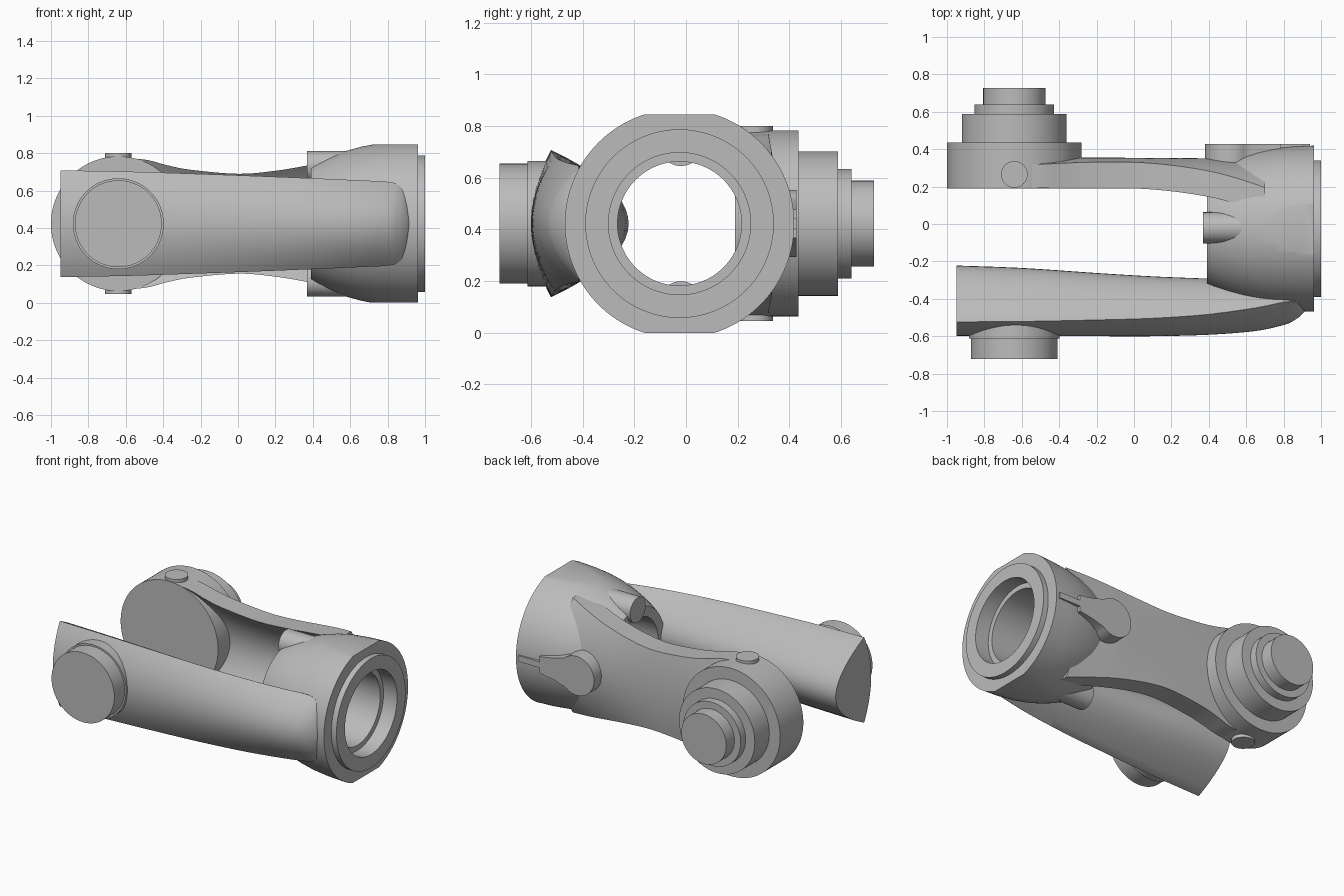
import bpy, bmesh, math
from mathutils import Matrix, Vector

if "Cube" in bpy.data.objects:
    bpy.data.objects.remove(bpy.data.objects["Cube"], do_unlink=True)

ZC = 0.4225          # height of the main axis
HUB_Y = -0.025       # sideways offset of the hub axis
PIVOT_X = -0.64      # centre of both pivots

grey = bpy.data.materials.new("plain_grey")
grey.use_nodes = True
grey.diffuse_color = (0.5, 0.5, 0.5, 1)
grey.node_tree.nodes["Principled BSDF"].inputs["Base Color"].default_value = (0.5, 0.5, 0.5, 1)


def finish(name, bm, angle=32):
    bmesh.ops.remove_doubles(bm, verts=bm.verts, dist=1e-5)
    bmesh.ops.recalc_face_normals(bm, faces=bm.faces)
    mesh = bpy.data.meshes.new(name)
    bm.to_mesh(mesh)
    bm.free()
    mesh.materials.append(grey)
    obj = bpy.data.objects.new(name, mesh)
    bpy.context.collection.objects.link(obj)
    bpy.ops.object.select_all(action='DESELECT')
    obj.select_set(True)
    bpy.context.view_layer.objects.active = obj
    bpy.ops.object.shade_smooth_by_angle(angle=math.radians(angle))
    return obj


def skin(bm, rings, closed=False):
    """Bridge rings of points with quads; cap the ends unless closed."""
    loops = [[bm.verts.new(p) for p in ring] for ring in rings]
    n = len(loops[0])
    pairs = list(zip(loops, loops[1:]))
    if closed:
        pairs.append((loops[-1], loops[0]))
    for a, b in pairs:
        for i in range(n):
            j = (i + 1) % n
            bm.faces.new((a[i], a[j], b[j], b[i]))
    if not closed:
        bm.faces.new(loops[0])
        bm.faces.new(loops[-1])


def turned(bm, profile, axis, centre, closed=False, seg=96):
    """Revolve (position, radius) pairs round the x, y or z axis."""
    rings = []
    for pos, r in profile:
        ring = []
        for i in range(seg):
            a = 2 * math.pi * i / seg
            c, s = r * math.cos(a), r * math.sin(a)
            p = {'x': (pos, c, s), 'y': (c, pos, s), 'z': (c, s, pos)}[axis]
            ring.append(Vector(p) + Vector(centre))
        rings.append(ring)
    skin(bm, rings, closed)


def smooth_rows(rows, steps=6):
    """Catmull-Rom through the table rows."""
    out = []
    for k in range(len(rows) - 1):
        p0, p1 = rows[max(k - 1, 0)], rows[k]
        p2, p3 = rows[k + 1], rows[min(k + 2, len(rows) - 1)]
        for s in range(steps):
            t = s / steps
            out.append([0.5 * (2 * b + (c - a) * t + (2 * a - 5 * b + 4 * c - d) * t * t
                               + (3 * b - a - 3 * c + d) * t ** 3)
                        for a, b, c, d in zip(p0, p1, p2, p3)])
    out.append(list(rows[-1]))
    return out


def arm(name, rows, n=20):
    """Each row: x, half height, inner edge y, inner middle y, outer edge y, outer middle y."""
    rings = []
    for x, h, ie, im, oe, om in smooth_rows(rows):
        ts = [-1 + 2 * i / n for i in range(n + 1)]
        ring = [(x, ie + (im - ie) * (1 - t * t), ZC + h * t) for t in ts]
        ring += [(x, oe + (om - oe) * (1 - t * t), ZC + h * t) for t in reversed(ts)]
        rings.append(ring)
    bm = bmesh.new()
    skin(bm, rings)
    return finish(name, bm)


# Hub: domed sleeve with a stepped bore and two flats
bm = bmesh.new()
dome = [(0.39, 0.305), (0.43, 0.328), (0.5, 0.36), (0.58, 0.39), (0.66, 0.412),
        (0.75, 0.429), (0.85, 0.439), (0.963, 0.444)]
bore = [(0.963, 0.365), (1.0, 0.365), (1.0, 0.275), (0.9, 0.275), (0.9, 0.24), (0.39, 0.24)]
turned(bm, dome + bore, 'x', (0, HUB_Y, ZC), closed=True, seg=128)
for side in (1, -1):
    cut = bmesh.ops.bisect_plane(bm, geom=bm.verts[:] + bm.edges[:] + bm.faces[:],
                                 plane_co=(0, 0, ZC + side * ZC), plane_no=(0, 0, side),
                                 clear_outer=True)
    rim = [e for e in cut["geom_cut"] if isinstance(e, bmesh.types.BMEdge)]
    bmesh.ops.edgenet_fill(bm, edges=rim)
finish("hub", bm)

# Front arm: lens section that narrows and rounds into the hub
arm("front_arm", [
    (-0.95, 0.285, -0.522, -0.222, -0.523, -0.598),
    (-0.6, 0.279, -0.52, -0.235, -0.521, -0.6),
    (-0.2, 0.266, -0.512, -0.262, -0.513, -0.6),
    (0.1, 0.255, -0.503, -0.28, -0.504, -0.6),
    (0.4, 0.243, -0.482, -0.292, -0.483, -0.592),
    (0.65, 0.232, -0.448, -0.3, -0.449, -0.572),
    (0.8, 0.224, -0.418, -0.32, -0.419, -0.54),
    (0.86, 0.205, -0.416, -0.34, -0.417, -0.513),
    (0.9, 0.15, -0.425, -0.37, -0.426, -0.482),
    (0.922, 0.03, -0.445, -0.4, -0.446, -0.456)])

# Rear arm: scooped inside, gently crowned outside
arm("rear_arm", [
    (-0.68, 0.355, 0.195, 0.3, 0.32, 0.355),
    (-0.5, 0.343, 0.192, 0.312, 0.32, 0.355),
    (-0.38, 0.313, 0.19, 0.315, 0.325, 0.355),
    (-0.25, 0.288, 0.19, 0.315, 0.33, 0.355),
    (0.0, 0.267, 0.19, 0.315, 0.33, 0.354),
    (0.2, 0.283, 0.175, 0.315, 0.314, 0.353),
    (0.4, 0.317, 0.145, 0.312, 0.283, 0.35),
    (0.55, 0.35, 0.11, 0.305, 0.245, 0.34),
    (0.7, 0.383, 0.09, 0.3, 0.195, 0.33)])

# Pivot housings
bm = bmesh.new()
turned(bm, [(0.19, 0.36), (0.435, 0.36), (0.435, 0.28), (0.588, 0.28), (0.588, 0.212),
            (0.64, 0.212), (0.64, 0.166), (0.727, 0.166)], 'y', (PIVOT_X, 0, ZC))
finish("rear_pivot", bm)

bm = bmesh.new()
turned(bm, [(-0.45, 0.243), (-0.613, 0.243), (-0.613, 0.232), (-0.722, 0.232)],
       'y', (PIVOT_X, 0, ZC))
finish("front_pivot", bm)

# Vertical pin and the two studs on the hub
bm = bmesh.new()
turned(bm, [(-0.377, 0.071), (0.377, 0.071)], 'z', (PIVOT_X, 0.265, ZC), seg=48)
finish("pivot_pin", bm)
for label, side in (("upper", 1), ("lower", -1)):
    bm = bmesh.new()
    turned(bm, [(0.37, 0.083), (0.6, 0.083)], 'x', (0, HUB_Y + 0.005, ZC + side * 0.306), seg=48)
    finish(label + "_stud", bm)

# Lever plate on the back of the hub: round head, waist, thin tail
head = [(0.51 + 0.13 * math.cos(a), 0.13 * math.sin(a))
        for a in (math.radians(180 - 6 * i) for i in range(23))]
half = head + [(0.63, 0.088), (0.67, 0.074), (0.73, 0.064), (0.785, 0.055),
               (0.785, 0.02), (0.942, 0.02)]
outline = half + [(x, -z) for x, z in reversed(half[1:])]
bm = bmesh.new()
skin(bm, [[(x, y, ZC + z) for x, z in outline] for y in (0.3, 0.427)])
finish("lever_plate", bm)
